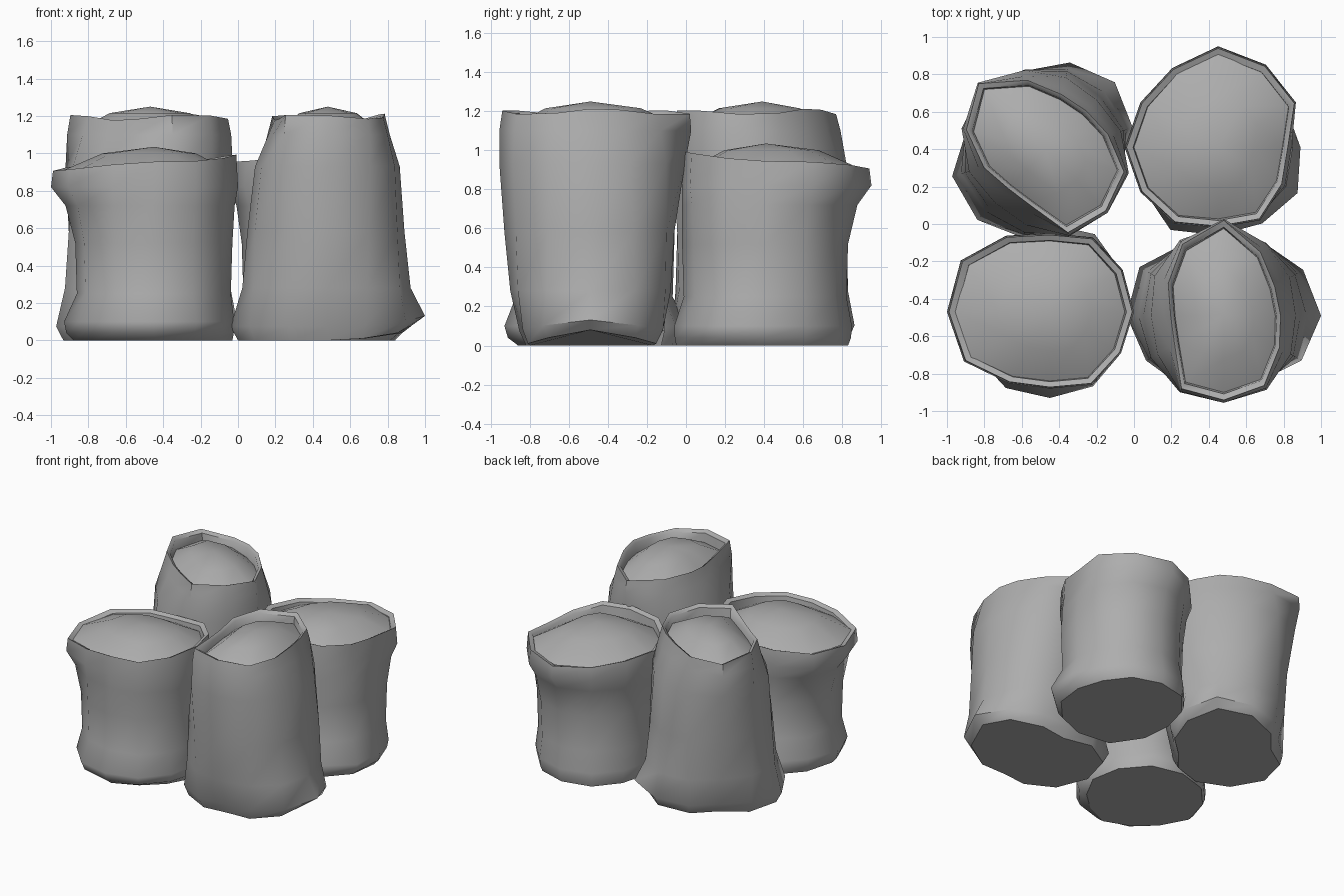
import bpy, bmesh, math

cube = bpy.data.objects.get("Cube")
if cube:
    bpy.data.objects.remove(cube, do_unlink=True)

SIDES = 12

grey = bpy.data.materials.new("plain grey")
grey.use_nodes = True
grey.diffuse_color = (0.42, 0.42, 0.42, 1)
grey.node_tree.nodes["Principled BSDF"].inputs["Base Color"].default_value = (0.42, 0.42, 0.42, 1)


def scaled(radii, factor):
    return [r * factor for r in radii]


def blend(a, b, t, factor=1.0):
    return [(p + (q - p) * t) * factor for p, q in zip(a, b)]


def offset(heights, d):
    return [h + d for h in heights]


def wavy(base, tilt, wave):
    """Heights around a ring, tilted towards its first side and rippled."""
    angles = [math.tau * i / SIDES for i in range(SIDES)]
    return [base + tilt * math.cos(a) + wave * math.sin(3 * a + 1) for a in angles]


def loft(name, rings, centre, turn, flat_base=False, peak=None):
    """Skin a stack of (radii, heights) rings; heights may be one value or one per side."""
    bm = bmesh.new()
    loops = []
    for radii, heights in rings:
        if not isinstance(heights, list):
            heights = [heights] * SIDES
        loop = []
        for i in range(SIDES):
            a = math.tau * i / SIDES + turn
            loop.append(bm.verts.new((radii[i] * math.cos(a), radii[i] * math.sin(a), heights[i])))
        loops.append(loop)
    for low, high in zip(loops, loops[1:]):
        for i in range(SIDES):
            j = (i + 1) % SIDES
            bm.faces.new((low[i], low[j], high[j], high[i]))
    if flat_base:
        bm.faces.new(list(reversed(loops[0])))
    if peak is not None:
        tip = bm.verts.new((0, 0, peak))
        top = loops[-1]
        for i in range(SIDES):
            bm.faces.new((top[i], top[(i + 1) % SIDES], tip))
    mesh = bpy.data.meshes.new(name)
    bm.to_mesh(mesh)
    bm.free()
    mesh.materials.append(grey)
    obj = bpy.data.objects.new(name, mesh)
    obj.location = (centre[0], centre[1], 0)
    bpy.context.collection.objects.link(obj)
    bpy.ops.object.select_all(action="DESELECT")
    obj.select_set(True)
    bpy.context.view_layer.objects.active = obj
    bpy.ops.object.shade_smooth_by_angle(angle=math.radians(55))
    if flat_base:
        mesh.polygons[-1].use_smooth = False


def sack(name, rings, rim, lip, peak, centre, turn):
    # cloth body, then a thin lip folding inwards
    mouth = [
        (scaled(rim, 0.98), lip),
        (scaled(rim, 0.91), offset(lip, -0.015)),
        (scaled(rim, 0.88), offset(lip, -0.12)),
    ]
    loft(name, rings + mouth, centre, turn, flat_base=True)
    # domed contents just inside the mouth
    loft(name + "_filling",
         [(scaled(rim, 0.92), peak - 0.135), (scaled(rim, 0.5), peak - 0.035)],
         centre, turn, peak=peak)


def short_sack(name, base, foot, mid, rim, centre, turn):
    rings = [
        (base, 0.0),
        (blend(base, foot, 0.75), 0.04),
        (foot, 0.1),
        (scaled(mid, 0.98), 0.25),
        (mid, 0.52),
        (blend(mid, rim, 0.4), 0.72),
        (rim, 0.82),
    ]
    sack(name, rings, rim, wavy(0.95, 0.035, 0.01), 1.035, centre, turn)


def tall_sack(name, centre, turn):
    # uneven foot lifted at one corner, mouth squeezed flat on two sides
    base = [.45, .46, .39, .32, .42, .48, .48, .45, .38, .31, .37, .43]
    lift = [.08, .04, .01, 0, 0, 0, 0, 0, 0, 0, .01, .04]
    foot = [.52, .49, .43, .37, .44, .52, .52, .48, .42, .34, .40, .48]
    mid = [.41, .44, .45, .43, .45, .45, .43, .45, .45, .44, .44, .43]
    rim = [.31, .32, .40, .52, .45, .35, .29, .31, .46, .46, .44, .35]
    rings = [
        (base, lift),
        (foot, offset(scaled(lift, 0.7), 0.075)),
        (blend(foot, mid, 0.7), 0.28),
        (mid, 0.58),
        (blend(mid, rim, 0.4, 1.04), 0.93),
        (blend(mid, rim, 0.85, 1.02), 1.1),
    ]
    sack(name, rings, rim, wavy(1.195, 0.005, 0.015), 1.25, centre, turn)


# short sacks: wide mouth with pinched corners
short_sack("short_sack_front",
           [.42, .44, .46, .45, .44, .43, .43, .38, .37, .39, .36, .37],
           [.43, .44, .48, .47, .46, .45, .48, .46, .47, .46, .46, .44],
           [.42, .41, .42, .41, .41, .43, .42, .43, .42, .41, .42, .42],
           [.45, .45, .46, .42, .47, .55, .55, .53, .44, .41, .45, .44],
           (-0.45, -0.47), 0)
short_sack("short_sack_back",
           [.46, .43, .42, .39, .38, .41, .42, .43, .41, .41, .45, .50],
           [.47, .47, .49, .44, .42, .43, .44, .44, .43, .42, .46, .51],
           [.43, .43, .42, .40, .41, .42, .42, .42, .42, .43, .43, .44],
           [.43, .45, .40, .38, .48, .51, .54, .49, .48, .50, .48, .47],
           (0.45, 0.41), -math.pi / 2)

tall_sack("tall_sack_front", (0.48, -0.49), 0)
tall_sack("tall_sack_back", (-0.47, 0.39), math.pi / 4)
